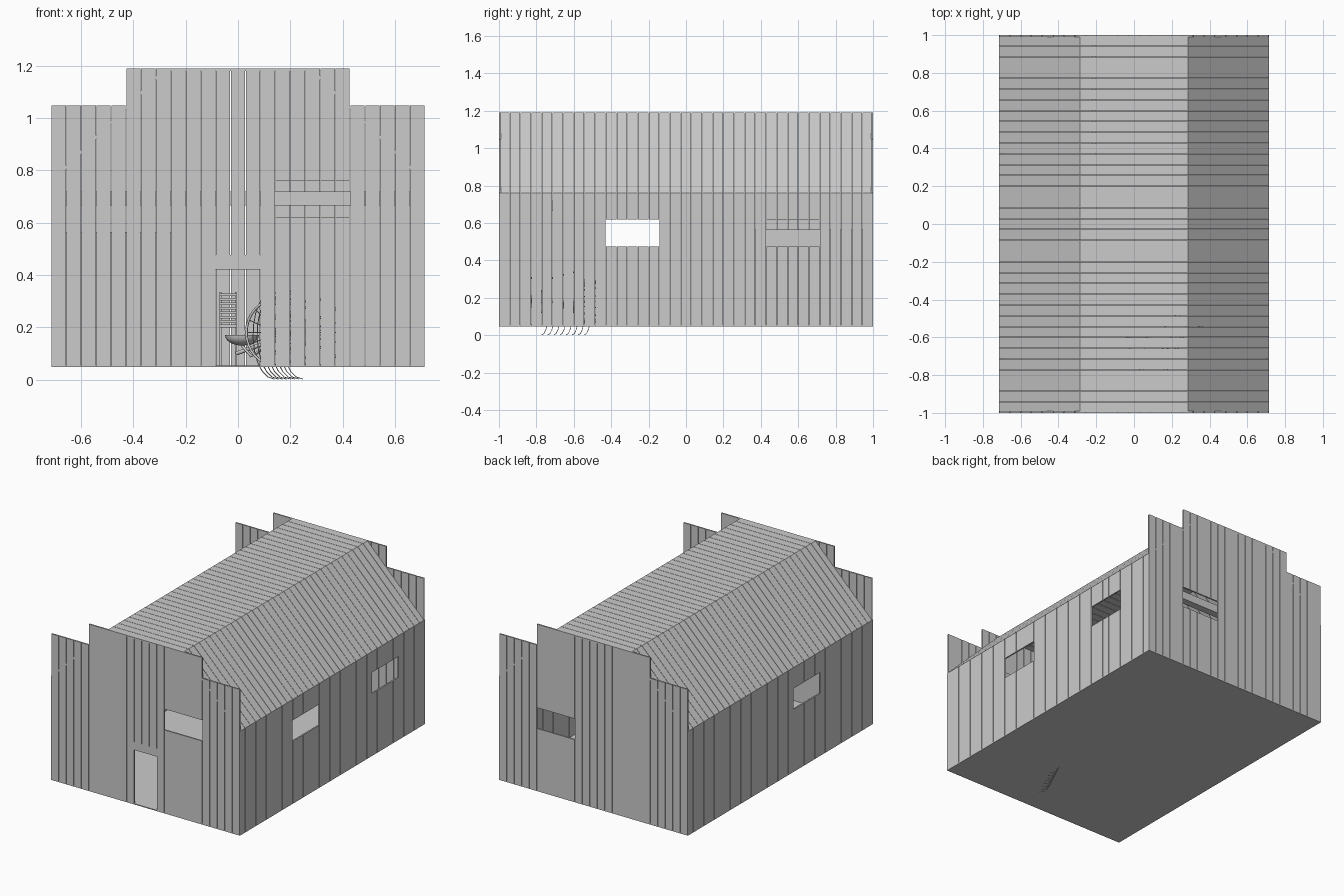
import bpy, bmesh, math
from mathutils import Vector, Matrix

if "Cube" in bpy.data.objects:
    bpy.data.objects.remove(bpy.data.objects["Cube"])

U = 2 / 35            # plank width
W, L = 12.5 * U, 1.0  # half width, half length
Z0, EAVE, TOP = 0.048, 0.762, 1.19
T, GAP = 0.01, 0.0012


def new_object(name, bm):
    bmesh.ops.recalc_face_normals(bm, faces=bm.faces)
    me = bpy.data.meshes.new(name)
    bm.to_mesh(me)
    bm.free()
    ob = bpy.data.objects.new(name, me)
    bpy.context.collection.objects.link(ob)
    return ob


def add_box(bm, lo, hi):
    lo, hi = Vector(lo), Vector(hi)
    m = Matrix.Translation((lo + hi) / 2) @ Matrix.Diagonal((*(hi - lo), 1))
    bmesh.ops.create_cube(bm, size=1, matrix=m)


def box(name, lo, hi):
    bm = bmesh.new()
    add_box(bm, lo, hi)
    return new_object(name, bm)


def plank_wall(name, count, top, openings, place):
    """Vertical planks; openings are (a, b, z_low, z_high)."""
    bm = bmesh.new()
    for i in range(count):
        a = (i - count / 2) * U
        c = a + U / 2
        spans, z = [], Z0
        for o in openings:
            if o[0] < c < o[1]:
                if o[2] > z:
                    spans.append((z, o[2]))
                z = o[3]
        spans.append((z, top(c)))
        for s, e in spans:
            lo, hi = place(a + GAP, a + U - GAP, s, e)
            add_box(bm, lo, hi)
    return new_object(name, bm)


def tube(name, pts, r, cyclic=False):
    cu = bpy.data.curves.new(name, 'CURVE')
    cu.dimensions = '3D'
    cu.bevel_depth, cu.bevel_resolution = r, 1
    cu.use_fill_caps = True
    sp = cu.splines.new('POLY')
    sp.points.add(len(pts) - 1)
    for p, q in zip(sp.points, pts):
        p.co = (*q, 1)
    sp.use_cyclic_u = cyclic
    ob = bpy.data.objects.new(name, cu)
    bpy.context.collection.objects.link(ob)
    return ob


# Front and back walls with stepped parapets
def parapet(c):
    return TOP if abs(c) < 7.5 * U else 1.048


win_x = (2.5 * U, 7.5 * U)
plank_wall("front_wall", 25, parapet,
           [(-1.5 * U, 1.5 * U, Z0, 0.476), (*win_x, 0.619, 0.762)],
           lambda a, b, s, e: ((a, -L, s), (b, -L + T, e)))
plank_wall("back_wall", 25, parapet, [(*win_x, 0.476, 0.619)],
           lambda a, b, s, e: ((a, L - T, s), (b, L, e)))
box("door_lintel", (-1.5 * U, -L, 0.421), (1.5 * U, -L + T, 0.476))

# Side walls
near = (-7.5 * U, -2.5 * U, 0.476, 0.619)
far = (7.5 * U, 12.5 * U, 0.476, 0.619)
plank_wall("right_wall", 35, lambda c: EAVE, [near, far],
           lambda a, b, s, e: ((W - T, a, s), (W, b, e)))
plank_wall("left_wall", 35, lambda c: EAVE, [near],
           lambda a, b, s, e: ((-W, a, s), (-W + T, b, e)))

# Roof boards following the three-sided profile
outer = [(-W, EAVE), (-5 * U, TOP), (5 * U, TOP), (W, EAVE)]
inner = [(-W + T * 1.4, EAVE), (-5 * U + T * 0.4, TOP - T),
         (5 * U - T * 0.4, TOP - T), (W - T * 1.4, EAVE)]
bm = bmesh.new()
for i in range(35):
    y0, y1 = -1 + i * U + GAP, -1 + (i + 1) * U - GAP
    for k in range(3):
        sec = [outer[k], outer[k + 1], inner[k + 1], inner[k]]
        a = [bm.verts.new((x, y0, z)) for x, z in sec]
        b = [bm.verts.new((x, y1, z)) for x, z in sec]
        bm.faces.new(a)
        bm.faces.new(b[::-1])
        for j in range(4):
            n = (j + 1) % 4
            bm.faces.new((a[j], b[j], b[n], a[n]))
new_object("roof_boards", bm)

# Floor and interior timbers
box("floor", (-W, -L, Z0), (W, L, Z0 + 0.006))
bm = bmesh.new()
for y in (-0.72, 0.0, 0.8):
    add_box(bm, (-W + T, y - 0.025, 0.665), (W - T, y + 0.025, 0.72))
new_object("tie_beams", bm)

# Stall at the rear left with a slatted gate
box("stall_side", (-W + T, 0.36, Z0), (-0.2, 0.38, 0.565))
box("stall_front", (-0.22, 0.38, Z0), (-0.2, L - T, 0.565))
bm = bmesh.new()
for i in range(8):
    add_box(bm, (-0.07, 0.9, 0.2 + i * 0.017), (-0.005, 0.915, 0.21 + i * 0.017))
for x in (-0.07, -0.011):
    add_box(bm, (x, 0.915, Z0), (x + 0.006, 0.925, 0.335))
new_object("slatted_rack", bm)

# Hay rake standing diagonally behind the door
D = Vector((0.43, 0.9, 0)).normalized()
E = Vector((0.9, -0.43, 0)).normalized()
UP = Vector((0, 0, 1))
C = Vector((0.22, -0.67, 0.18))
R = 0.127
tube("rake_axle", [C - D * 0.17, C + D * 0.17], 0.008)
for s in (-1, 1):
    c = C + D * 0.17 * s
    ring = [c + (E * math.cos(t) + UP * math.sin(t)) * R
            for t in (k * math.tau / 32 for k in range(32))]
    tube("rake_wheel_rim", ring, 0.005, True)
    for k in range(0, 16, 2):
        tube("rake_wheel_spoke", [ring[k], ring[k + 16]], 0.002)
for i in range(8):
    c = C + D * (i - 3.5) * 0.036 - E * 0.01
    pts = [c + E * (0.09 * math.cos(t) - 0.02) + UP * (0.17 * math.sin(t) - 0.008)
           for t in (math.radians(100 + k * 17) for k in range(11))]
    tube("rake_tine", pts, 0.0018)
tube("rake_shaft", [C, C - E * 0.25 - UP * 0.08], 0.008)

# Bowl-shaped seat on a bent support
bm = bmesh.new()
bmesh.ops.create_uvsphere(bm, u_segments=20, v_segments=12, radius=1)
bmesh.ops.delete(bm, geom=[v for v in bm.verts if v.co.z > 0.01], context='VERTS')
bmesh.ops.transform(bm, verts=bm.verts,
                    matrix=Matrix.Translation((0.015, -0.62, 0.17)) @ Matrix.Diagonal((0.065, 0.05, 0.04, 1)))
seat = new_object("rake_seat", bm)
for p in seat.data.polygons:
    p.use_smooth = True
tube("seat_support", [(0.015, -0.62, 0.13), (0.05, -0.63, 0.09), (0.15, -0.65, 0.15)], 0.006)
